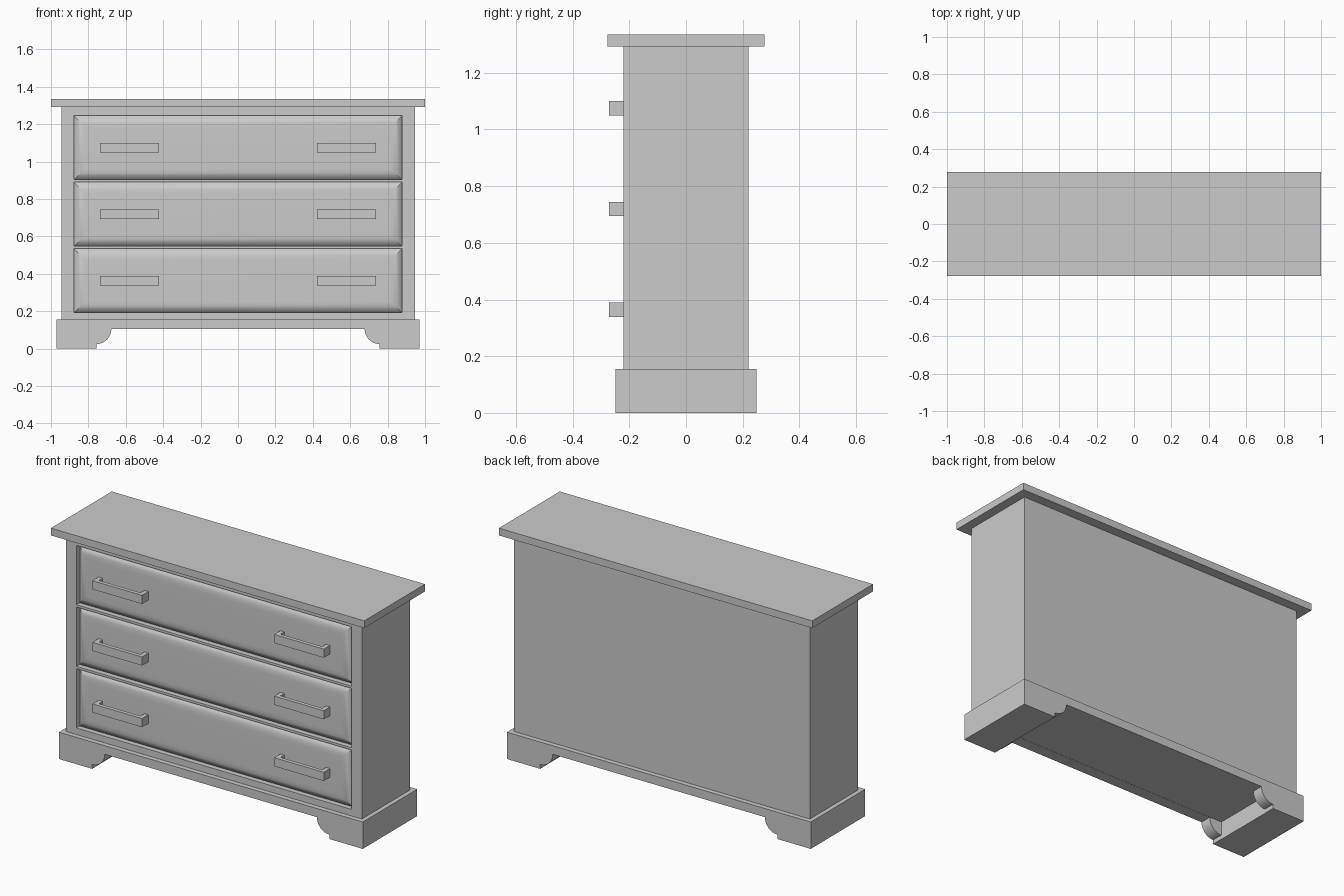
import bpy, bmesh
from math import sin, cos, pi, radians

if "Cube" in bpy.data.objects:
    bpy.data.objects.remove(bpy.data.objects["Cube"])


def finish(name, bm):
    bmesh.ops.recalc_face_normals(bm, faces=bm.faces)
    me = bpy.data.meshes.new(name)
    bm.to_mesh(me)
    bm.free()
    ob = bpy.data.objects.new(name, me)
    bpy.context.collection.objects.link(ob)
    return ob


def box(name, x0, x1, y0, y1, z0, z1):
    bm = bmesh.new()
    bmesh.ops.create_cube(bm, size=1)
    for v in bm.verts:
        v.co = ((x0 + x1) / 2 + v.co.x * (x1 - x0),
                (y0 + y1) / 2 + v.co.y * (y1 - y0),
                (z0 + z1) / 2 + v.co.z * (z1 - z0))
    return finish(name, bm)


def prism(name, pts, axis, lo, hi):
    """Extrude a 2D profile along y (profile in xz) or z (profile in xy)."""
    bm = bmesh.new()
    co = (lambda p: (p[0], lo, p[1])) if axis == 'y' else (lambda p: (p[0], p[1], lo))
    face = bm.faces.new([bm.verts.new(co(p)) for p in pts])
    ext = bmesh.ops.extrude_face_region(bm, geom=[face])['geom']
    step = (0, hi - lo, 0) if axis == 'y' else (0, 0, hi - lo)
    bmesh.ops.translate(bm, vec=step, verts=[g for g in ext if isinstance(g, bmesh.types.BMVert)])
    return finish(name, bm)


def cut(ob, cutter):
    mod = ob.modifiers.new('cut', 'BOOLEAN')
    mod.operation = 'DIFFERENCE'
    mod.solver = 'EXACT'
    mod.object = cutter
    cutter.hide_render = True
    bpy.ops.object.select_all(action='DESELECT')
    bpy.context.view_layer.objects.active = ob
    ob.select_set(True)
    bpy.ops.object.modifier_apply(modifier=mod.name)
    bpy.data.objects.remove(cutter)


def smooth(ob):
    bpy.ops.object.select_all(action='DESELECT')
    bpy.context.view_layer.objects.active = ob
    ob.select_set(True)
    bpy.ops.object.shade_smooth_by_angle(angle=radians(30))


def drawer_front(name, half_w, half_h, zc):
    """Raised panel: nested rectangles follow a rounded edge profile."""
    steps = [(0, -.18), (0, -.19), (.008, -.198), (.02, -.206), (.035, -.212), (.05, -.2145), (.062, -.215)]
    bm = bmesh.new()
    rings = []
    for d, y in steps:
        w, h = half_w - d, half_h - d
        rings.append([bm.verts.new((sx * w, y, zc + sz * h))
                      for sx, sz in ((-1, -1), (1, -1), (1, 1), (-1, 1))])
    for a, b in zip(rings, rings[1:]):
        for i in range(4):
            j = (i + 1) % 4
            bm.faces.new((a[i], a[j], b[j], b[i]))
    bm.faces.new(rings[-1])
    bm.faces.new(rings[0])
    smooth(finish(name, bm))


# top board
box('top_board', -1, 1, -.277, .277, 1.293, 1.335)

# carcass with three drawer openings
body = box('carcass', -.945, .945, -.22, .22, .155, 1.293)
centres = [.364, .7195, 1.075]
HW, HH = .877, .171
for z in centres:
    cut(body, box('opening_cutter', -HW, HW, -.3, -.185, z - HH, z + HH))

# plinth with quarter-round brackets beside the feet
R, X, Z = .08, .757, .105
arc = [(X - R * sin(a), Z - R * cos(a)) for a in (i * pi / 16 for i in range(9))]
right = [(.97, .155), (.97, 0), (X, 0)] + arc
left = [(-x, z) for x, z in reversed(right)]
base = prism('plinth', right + left, 'y', -.248, .248)
# brackets exist only in the front and back boards
cut(base, box('bracket_cutter', -X - .001, X + .001, -.18, .18, -.1, Z + .001))
smooth(base)

# drawers, each with two U-shaped bar handles
for n, z in enumerate(centres, 1):
    drawer_front(f'drawer_front_{n}', HW, HH, z)
    for side, c in (('left', -.58), ('right', .58)):
        w, t, leg = .158, .022, .025
        f, b, m = -.272, -.21, -.272 + t
        u = [(c - w, f), (c + w, f), (c + w, b), (c + w - leg, b),
             (c + w - leg, m), (c - w + leg, m), (c - w + leg, b), (c - w, b)]
        prism(f'handle_{side}_{n}', u, 'z', z - .025, z + .025)
